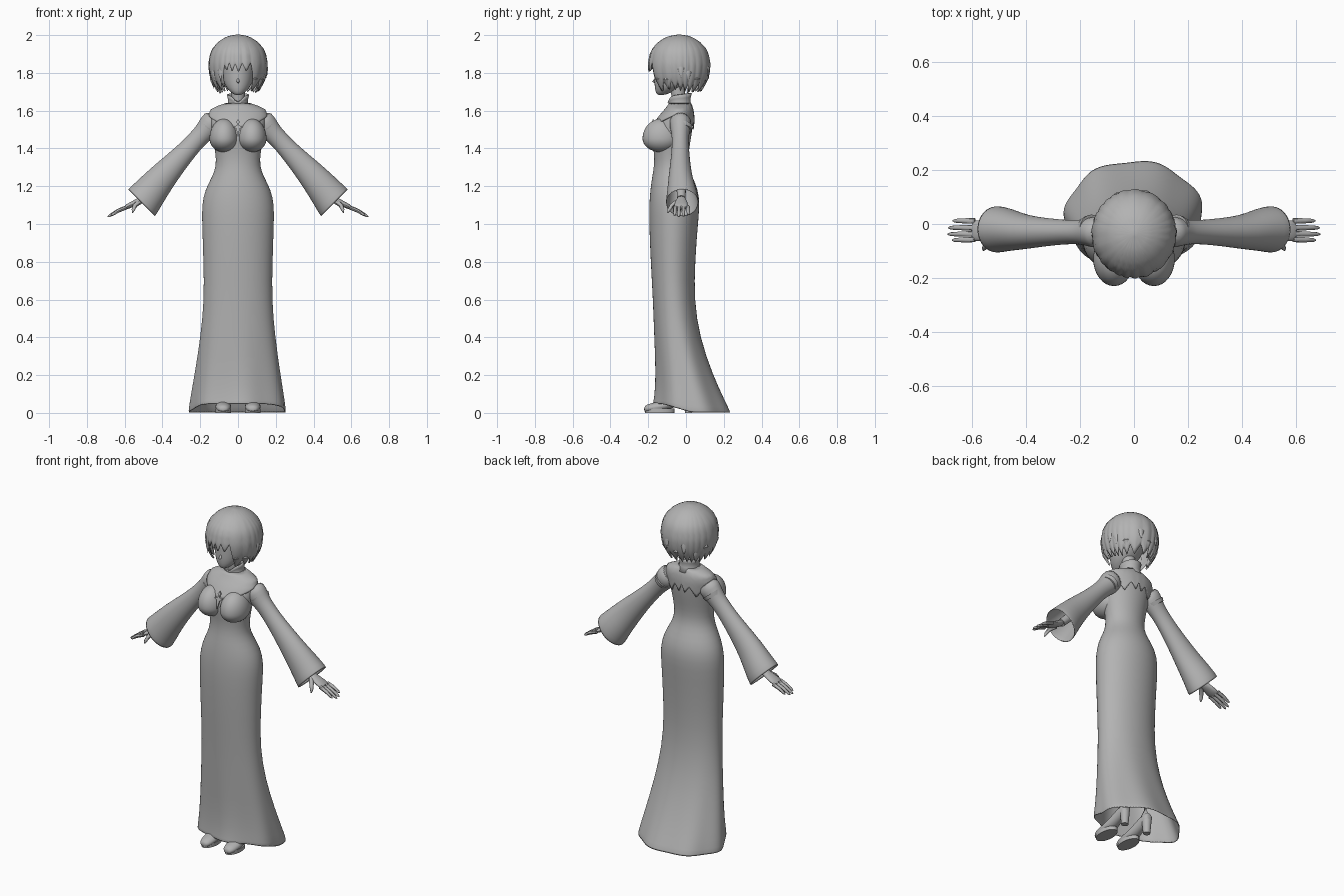
import bpy, bmesh, math, random
from math import sin, cos, pi
from mathutils import Vector as V

if "Cube" in bpy.data.objects:
    bpy.data.objects.remove(bpy.data.objects["Cube"])
random.seed(4)

grey = bpy.data.materials.new("plain grey")
grey.use_nodes = True
grey.diffuse_color = (0.45, 0.45, 0.45, 1)
grey.node_tree.nodes["Principled BSDF"].inputs["Base Color"].default_value = (0.45, 0.45, 0.45, 1)


def finish(name, bm, sub=0, thick=0, angle=45):
    """Turn a bmesh into a shaded object with optional modifiers."""
    bmesh.ops.remove_doubles(bm, verts=bm.verts, dist=0.0002)
    bmesh.ops.recalc_face_normals(bm, faces=bm.faces)
    me = bpy.data.meshes.new(name)
    bm.to_mesh(me)
    bm.free()
    me.materials.append(grey)
    ob = bpy.data.objects.new(name, me)
    bpy.context.collection.objects.link(ob)
    bpy.ops.object.select_all(action='DESELECT')
    ob.select_set(True)
    bpy.context.view_layer.objects.active = ob
    bpy.ops.object.shade_smooth_by_angle(angle=math.radians(angle))
    if thick:
        m = ob.modifiers.new("thickness", 'SOLIDIFY')
        m.thickness, m.offset = thick, 0
    if sub:
        ob.modifiers.new("smooth", 'SUBSURF').levels = sub
        ob.modifiers["smooth"].render_levels = sub
    return ob


def skin(name, rows, caps=(True, True), **kw):
    """Bridge closed rows of points into a surface."""
    bm = bmesh.new()
    rows = [[bm.verts.new(p) for p in row] for row in rows]
    n = len(rows[0])
    for a, b in zip(rows, rows[1:]):
        for i in range(n):
            j = (i + 1) % n
            bm.faces.new((a[i], a[j], b[j], b[i]))
    for use, row in zip(caps, (rows[0], rows[-1])):
        if use:
            bm.faces.new(row)
    return finish(name, bm, **kw)


def ring(c, u, v, n=24):
    return [V(c) + V(u) * cos(2 * pi * i / n) + V(v) * sin(2 * pi * i / n) for i in range(n)]


def tube(name, pts, radii, n=10, flat=1.0, **kw):
    """Tapering tube along a path; flat squeezes one axis."""
    pts = [V(p) for p in pts]
    rows = []
    for i, (p, r) in enumerate(zip(pts, radii)):
        d = pts[min(i + 1, len(pts) - 1)] - pts[max(i - 1, 0)]
        q = d.to_track_quat('Z', 'Y')
        rows.append(ring(p, q @ V((r, 0, 0)), q @ V((0, r * flat, 0)), n))
    return skin(name, rows, **kw)


def interp(table, z):
    """Linear lookup in a table sorted by rising first column."""
    for a, b in zip(table, table[1:]):
        if z <= b[0]:
            f = max(0, (z - a[0]) / (b[0] - a[0]))
            return [p + (q - p) * f for p, q in zip(a[1:], b[1:])]
    return list(table[-1][1:])


# Gown profile: height, half width, front, back
GOWN = [(0, .255, -.17, .235), (.06, .248, -.162, .205), (.2, .225, -.155, .14), (.4, .195, -.165, .07),
        (.6, .176, -.172, .04), (.8, .18, -.184, .045), (1.0, .187, -.192, .06), (1.1, .189, -.192, .07),
        (1.18, .172, -.186, .062), (1.25, .133, -.176, .03), (1.31, .111, -.165, .008), (1.38, .117, -.165, .01),
        (1.46, .132, -.183, .025), (1.52, .142, -.167, .032), (1.57, .147, -.135, .034), (1.605, .135, -.105, .03),
        (1.625, .095, -.09, .022), (1.64, .05, -.08, .015)]


def body_point(z, a, grow=0.0):
    hw, yf, yb = interp(GOWN, z)
    wave = 1 + .03 * max(0, 1 - z / .5) * sin(7 * a + .6)
    return V(((hw + grow) * sin(a) * wave, (yf + yb) / 2 - ((yb - yf) / 2 + grow) * cos(a) * wave, z))


# Gown: one smooth shell with a raised front hem
rows = []
for z, *_ in GOWN:
    row = [body_point(z, 2 * pi * i / 48) for i in range(48)]
    if z < .1:
        for p in row:
            p.z += .045 * (1 - z / .1) * min(1, max(0, (.03 - p.y) / .15))
    rows.append(row)
skin("gown", rows, caps=(False, True), sub=1, thick=.006)

# Bust: rounded below, drawn out above
for s, side in ((1, "left"), (-1, "right")):
    bm = bmesh.new()
    bmesh.ops.create_uvsphere(bm, u_segments=32, v_segments=20, radius=1)
    for v in bm.verts:
        up = v.co.z > 0
        v.co = V((s * .074 + v.co.x * .077, -.13 + v.co.y * .1, 1.452 + v.co.z * (.105 if up else .072)))
    finish(side + "_bust", bm)


# Shoulder cape: curved in front, pointed behind
def cape_edge(a):
    d = abs(math.atan2(sin(a), cos(a)))
    if d < pi / 2:
        return 1.51 + .075 * (d / (pi / 2)) ** 1.3
    f = (d - pi / 2) / (pi / 2)
    return interp([(0, 1.585), (.35, 1.56), (.62, 1.48), (.8, 1.54), (.92, 1.5), (1, 1.55)], f)[0]


rows = []
for k in range(9):
    row = []
    for i in range(96):
        a = 2 * pi * i / 96
        row.append(body_point(1.638 + (cape_edge(a) - 1.638) * k / 8, a, .006 + .003 * k / 8))
    rows.append(row)
skin("shoulder_cape", rows, caps=(False, False), thick=.005)

# Neck and standing collar, open at the throat
tube("neck", [(0, -.03, 1.58), (0, -.035, 1.65), (0, -.05, 1.74)], (.042, .036, .038), n=20)
rows = []
for z, r in ((1.615, .062), (1.64, .05), (1.665, .05), (1.685, .056)):
    row = []
    for i in range(32):
        a = 2 * pi * i / 32
        dip = (.03 * max(0, cos(a)) ** 6 + .008 * cos(a)) * (z - 1.615) / .07
        row.append((r * sin(a), -.033 - r * 1.08 * cos(a), z - dip))
    rows.append(row)
skin("collar", rows, caps=(False, False), thick=.008)

# Four pointed brooch on the chest
for name, w, h, z in (("brooch_long", .009, .048, 1.505), ("brooch_wide", .026, .012, 1.513),
                      ("brooch_gem", .011, .014, 1.54)):
    skin(name, [[(x * w, y - .29 * (1.52 - (z + v * h)), z + v * h) for x, v in ((0, 1), (1, 0), (0, -1), (-1, 0))]
                for y in (-.186, -.178)], angle=20)

# Head with a narrow chin
HEAD = [(1.682, .016, -.15, -.115), (1.695, .036, -.16, -.08), (1.72, .062, -.166, -.03), (1.76, .08, -.168, .02),
        (1.81, .09, -.166, .06), (1.87, .1, -.165, .07), (1.93, .085, -.13, .05), (1.965, .04, -.09, .01)]
skin("head", [ring((0, (f + b) / 2, z), (w, 0, 0), (0, (b - f) / 2, 0)) for z, w, f, b in HEAD], sub=1)
tube("nose", [(0, -.158, 1.775), (0, -.172, 1.752), (0, -.16, 1.742)], (.004, .008, .005), n=8)

# Hair: jagged bob with fringe and longer side locks
HAIR = [(1.67, .085), (1.70, .104), (1.73, .122), (1.76, .138), (1.8, .149), (1.85, .153), (1.9, .144),
        (1.93, .130), (1.96, .103), (1.98, .075), (1.992, .047), (2.0, 0)]
rows = []
for k in range(17):
    t, row = k / 16, []
    for i in range(180):
        a = 2 * pi * i / 180
        d = abs(math.degrees(math.atan2(sin(a), cos(a))))
        tooth = abs(((a * 11 / pi + .5 * sin(3 * a + 1)) % 1) * 2 - 1)
        edge = interp([(0, 1.80), (26, 1.81), (38, 1.70), (70, 1.71), (115, 1.69), (180, 1.705)], d)[0] + .05 * tooth
        z = 2 - (2 - edge) * t ** 1.7
        r = interp(HAIR, z)[0] * (1 + .04 * (.5 - tooth) * t * t)
        row.append((r * sin(a), -.036 - r * 1.05 * cos(a), z))
    rows.append(row)
skin("hair", rows, caps=(False, False), thick=.008, angle=50)

# Loose locks flicking outward
for k in range(13):
    a = .75 + k * (2 * pi - 1.5) / 12 + random.uniform(-.1, .1)
    z = random.uniform(1.74, 1.82)
    pts = []
    for dz, grow in ((.07, -.012), (.02, .0), (-.03, random.uniform(.0, .014))):
        r = interp(HAIR, z + dz)[0] + grow
        pts.append((r * sin(a), -.036 - r * 1.05 * cos(a), z + dz))
    tube("hair_lock_%d" % (k + 1), pts, (.008, .018, .001), n=8, flat=.5)

# Arms: bell sleeves, hands, fingers
SLEEVE = [(.115, 1.56, .062, .058), (.15, 1.522, .062, .055), (.178, 1.487, .051, .046), (.215, 1.45, .048, .042),
          (.255, 1.405, .049, .043), (.33, 1.325, .06, .05), (.41, 1.237, .077, .062), (.47, 1.162, .09, .078),
          (.512, 1.11, .101, .086)]
FINGERS = [(.012, .672, 1.05), (-.014, .688, 1.04), (-.038, .69, 1.038), (-.06, .674, 1.045)]
for s, side in ((1, "left"), (-1, "right")):
    skin(side + "_sleeve", [ring((s * x, -.02 - .01 * (x < .45), z), (s * h * .7, 0, h * .71), (0, w, 0))
                            for x, z, h, w in SLEEVE], caps=(True, False), sub=1, thick=.005)
    tube(side + "_shoulder_seam", [(s * .158, -.025, 1.512), (s * .172, -.025, 1.495)], (.06, .054), n=24, flat=.95)
    tube(side + "_forearm", [(s * .36, -.025, 1.28), (s * .5, -.025, 1.135)], (.03, .022), n=14)
    palm = [(.49, 1.142, .02, .022), (.53, 1.118, .017, .03), (.57, 1.1, .015, .04), (.605, 1.082, .011, .04)]
    skin(side + "_palm", [ring((s * x, -.025, z), (s * t * .45, 0, t * .9), (0, w, 0), 16) for x, z, t, w in palm],
         sub=1)
    for i, (y, x, z) in enumerate(FINGERS):
        root = V((s * .59, y * .95, 1.088))
        tip = V((s * x, y, z))
        tube("%s_finger_%d" % (side, i + 1), [root, root.lerp(tip, .5) + V((0, 0, .004)), root.lerp(tip, .9), tip],
             (.0105, .0095, .007, .002), n=8)
    tube(side + "_thumb", [(s * .52, -.045, 1.118), (s * .545, -.075, 1.098), (s * .555, -.09, 1.075),
                           (s * .558, -.097, 1.06)], (.015, .012, .009, .003), n=8)

# Legs and heeled shoes below the hem
SHOE = [(-.222, .014, .008, .03), (-.21, .032, .002, .044), (-.17, .043, .002, .056), (-.11, .042, .008, .066),
        (-.05, .034, .035, .1), (0, .031, .055, .125), (.03, .028, .06, .125), (.042, .015, .07, .115)]
for s, side in ((1, "left"), (-1, "right")):
    x = s * .078
    skin(side + "_shoe", [ring((x, y, (lo + hi) / 2), (w, 0, 0), (0, 0, (hi - lo) / 2), 16) for y, w, lo, hi in SHOE],
         sub=1)
    skin(side + "_sole", [ring((x, -.14, z), (.042, 0, 0), (0, .078, 0)) for z in (0, .022)])
    tube(side + "_heel", [(x, .015, 0), (x, .015, .08)], (.02, .027), n=16)
    tube(side + "_leg", [(x, .005, .1), (x, .005, .25), (x, -.03, .45), (x, -.06, .75)],
         (.03, .046, .045, .06), n=16)
